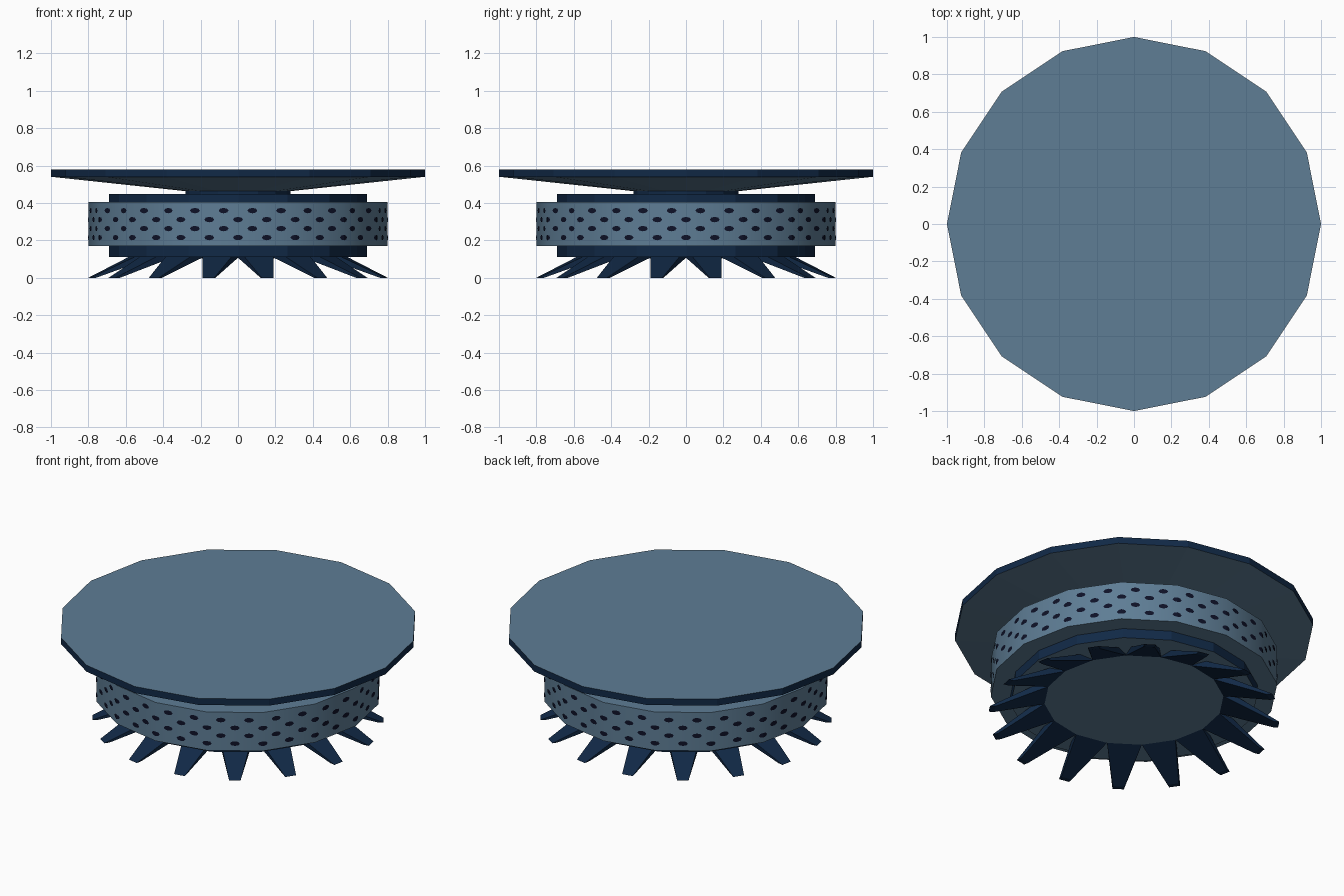
import bpy, bmesh, math
from mathutils import Vector

if "Cube" in bpy.data.objects:
    bpy.data.objects.remove(bpy.data.objects["Cube"])

N = 16


def material(name, rgb):
    m = bpy.data.materials.new(name)
    m.diffuse_color = (*rgb, 1.0)
    m.use_nodes = True
    m.node_tree.nodes["Principled BSDF"].inputs["Base Color"].default_value = m.diffuse_color
    return m


STEEL = material("steel_blue", (0.112, 0.205, 0.300))
NAVY = material("navy", (0.0055, 0.022, 0.062))
HOLE = material("hole_dark", (0.0040, 0.0055, 0.020))


def make_object(name, bm, mats, recalc=True):
    if recalc:
        bmesh.ops.recalc_face_normals(bm, faces=bm.faces)
    me = bpy.data.meshes.new(name)
    bm.to_mesh(me)
    bm.free()
    for m in mats:
        me.materials.append(m)
    ob = bpy.data.objects.new(name, me)
    bpy.context.collection.objects.link(ob)
    return ob


def polar(r, a, z):
    return Vector((r * math.cos(a), r * math.sin(a), z))


def lathe(name, profile, mats, bands, caps=(0, 0), smooth=False):
    """Solid 16-sided turning; bands and caps give material indices."""
    bm = bmesh.new()
    rings = [[bm.verts.new(polar(r, math.tau * i / N, z)) for i in range(N)]
             for r, z in profile]
    for k, mat in enumerate(bands):
        for i in range(N):
            j = (i + 1) % N
            f = bm.faces.new((rings[k][i], rings[k][j], rings[k + 1][j], rings[k + 1][i]))
            f.material_index = mat
            f.smooth = smooth
    bm.faces.new(rings[0][::-1]).material_index = caps[0]
    bm.faces.new(rings[-1]).material_index = caps[1]
    if smooth:
        for e in bm.edges:
            if e.calc_face_angle(0) > math.radians(40):
                e.smooth = False
    return make_object(name, bm, mats)


# Broad top plate: navy neck, steel cone underside, navy rim, steel top
lathe("top_plate", [(0.28, 0.445), (0.28, 0.463), (1.0, 0.54), (1.0, 0.58)],
      [STEEL, NAVY], [1, 0, 1])

# Inner drum with navy sides
lathe("drum", [(0.69, 0.112), (0.69, 0.447)], [STEEL, NAVY], [1])

# Perforated outer band
Z0, Z1, R = 0.17, 0.406, 0.80
lathe("outer_band", [(R, Z0), (R, Z1)], [STEEL], [0], smooth=True)


# Point on the flat-sided band; u counts sides around it
def on_band(u, z, r):
    k = math.floor(u)
    a = polar(r, math.tau * k / N, z)
    b = polar(r, math.tau * (k + 1) / N, z)
    return a.lerp(b, u - k)


# Staggered rows of dark perforations, folded over the corners of the band
bm = bmesh.new()
side = 2 * R * math.sin(math.pi / N)
for row in range(4):
    z = 0.215 + 0.048 * row
    for i in range(2 * N):
        u = i / 2 + (0.25 if row % 2 else 0.0)
        c = bm.verts.new(on_band(u, z, R + 0.003))
        rim = []
        for k in range(8):
            t = math.tau * k / 8
            rim.append(bm.verts.new(on_band(u + 0.027 * math.cos(t) / side,
                                            z + 0.0145 * math.sin(t), R + 0.003)))
        for k in range(8):
            bm.faces.new((c, rim[k], rim[(k + 1) % 8]))
make_object("perforations", bm, [HOLE], recalc=False)

# Flat steel disc under the drum
lathe("base_disc", [(0.5, 0.107), (0.5, 0.14)], [STEEL, NAVY], [1])

# Splayed tapering feet, one on each side of the base disc
bm = bmesh.new()
for i in range(N):
    a = math.tau * (i + 0.5) / N
    out = polar(1, a, 0)
    across = Vector((-out.y, out.x, 0))
    v = []
    for r, z, w in [(0.49, 0.107, 0.0975), (0.78, 0.0, 0.032),
                    (0.81, 0.0, 0.032), (0.49, 0.155, 0.0975)]:
        for s in (-1, 1):
            v.append(bm.verts.new(out * r + across * (w * s) + Vector((0, 0, z))))
    for f in [(0, 1, 3, 2), (2, 3, 5, 4), (4, 5, 7, 6), (6, 7, 1, 0),
              (0, 2, 4, 6), (1, 7, 5, 3)]:
        bm.faces.new([v[n] for n in f])
make_object("splayed_feet", bm, [NAVY])
